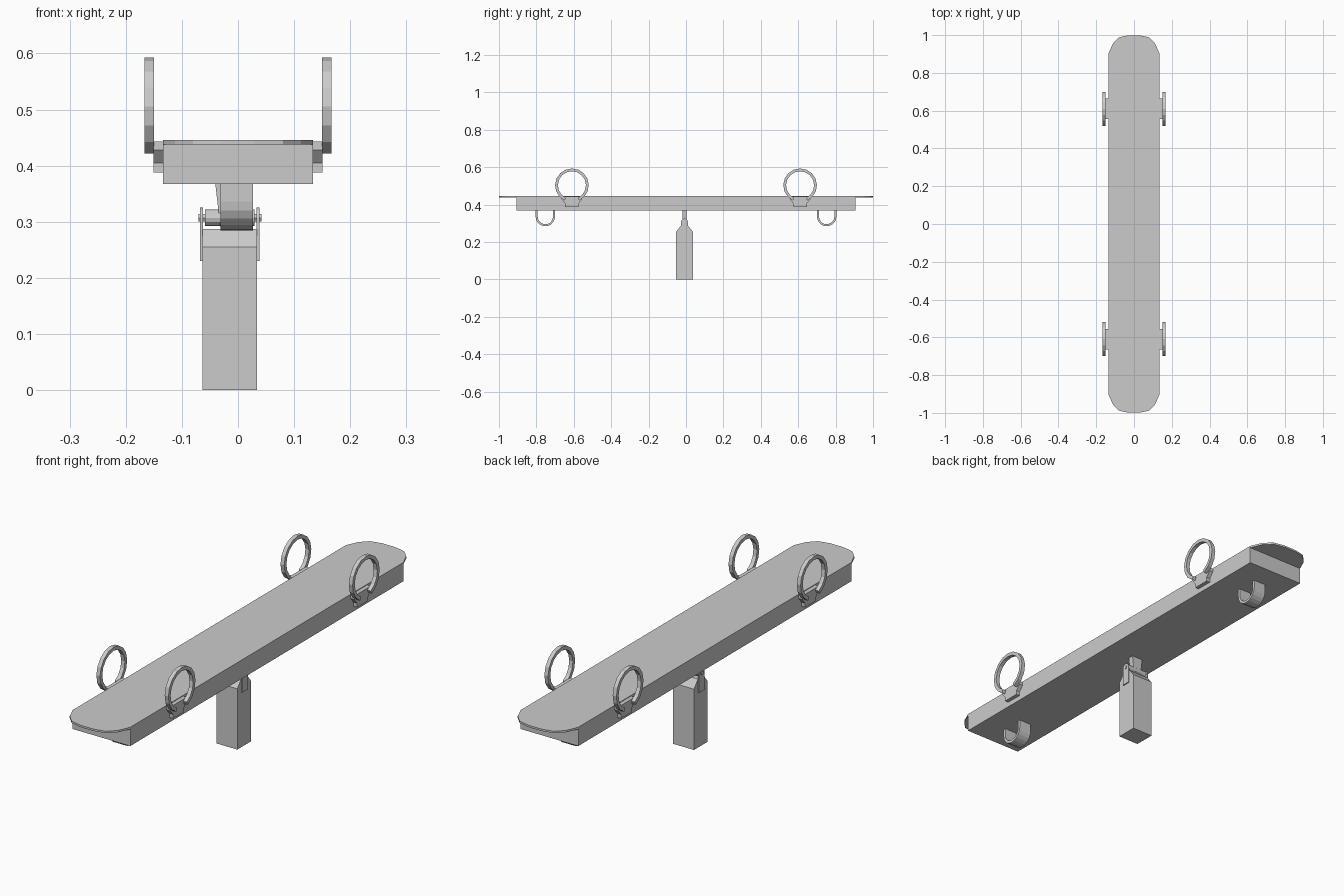
import bpy, bmesh
from math import sin, cos, pi, radians

if "Cube" in bpy.data.objects:
    bpy.data.objects.remove(bpy.data.objects["Cube"])


def finish(name, bm):
    bmesh.ops.recalc_face_normals(bm, faces=bm.faces)
    me = bpy.data.meshes.new(name)
    bm.to_mesh(me)
    bm.free()
    ob = bpy.data.objects.new(name, me)
    bpy.context.collection.objects.link(ob)
    return ob


def place(axis, a, b, d):
    return {'x': (d, a, b), 'y': (a, d, b), 'z': (a, b, d)}[axis]


def prism(name, pts, axis, lo, hi):
    """Extrude a closed outline along an axis."""
    bm = bmesh.new()
    f = bm.faces.new([bm.verts.new(place(axis, a, b, lo)) for a, b in pts])
    ext = bmesh.ops.extrude_face_region(bm, geom=[f])
    vs = [v for v in ext['geom'] if isinstance(v, bmesh.types.BMVert)]
    bmesh.ops.translate(bm, verts=vs, vec=place(axis, 0, 0, hi - lo))
    return finish(name, bm)


def band(name, outer, inner, lo, hi):
    """Open strip with rectangular section, outline in y-z, width along x."""
    bm = bmesh.new()
    rows = [[bm.verts.new((x, y, z)) for x, (y, z) in
             ((lo, o), (hi, o), (hi, i), (lo, i))] for o, i in zip(outer, inner)]
    for r, s in zip(rows, rows[1:]):
        for k in range(4):
            bm.faces.new((r[k], r[(k + 1) % 4], s[(k + 1) % 4], s[k]))
    bm.faces.new(rows[0])
    bm.faces.new(rows[-1])
    return finish(name, bm)


def rect(a0, a1, b0, b1):
    return [(a0, b0), (a1, b0), (a1, b1), (a0, b1)]


# plank and the thin seat board with rounded ends
prism("plank", rect(-0.134, 0.134, -0.905, 0.905), 'z', 0.367, 0.438)
end = [(0.134, 0.905), (0.112, 0.955), (0.08, 0.988), (0.03, 0.999)]
far = end + [(-x, y) for x, y in reversed(end)]
prism("seat_board", far + [(-x, -y) for x, y in far], 'z', 0.438, 0.446)

# hand rings with their brackets, and the bumper loops below
half = [(0.036, 0.388), (0.036, 0.405), (0.055, 0.428), (0.055, 0.443)]
angles = [radians(-65 + 310 * i / 14) for i in range(15)]
for cy in (-0.61, 0.61):
    for s in (-1, 1):
        outline = half + [(-y, z) for y, z in reversed(half)]
        prism("ring_bracket", [(cy + y, z) for y, z in outline], 'x', s * 0.134, s * 0.151)
        arcs = [[(cy + r * cos(a), 0.503 + r * sin(a)) for a in angles]
                for r in (0.09, 0.075)]
        band("hand_ring", arcs[0], arcs[1], s * 0.15, s * 0.167)
for cy in (-0.752, 0.752):
    loops = []
    for r in (0.052, 0.041):
        arc = [(cy - r * cos(pi * i / 10), 0.336 - r * sin(pi * i / 10)) for i in range(11)]
        loops.append([(cy - r, 0.368)] + arc + [(cy + r, 0.368)])
    band("bumper_loop", loops[0], loops[1], -0.031, 0.027)

# post with a tapered top
cx, cy = -0.0145, -0.008
prism("post", [(-0.053, 0), (0.037, 0), (0.037, 0.255), (cy + 0.019, 0.287),
               (cy - 0.019, 0.287), (-0.053, 0.255)], 'x', -0.063, 0.034)

# hinge: two ear plates, tapered lug under the plank, axle and bolt heads
arc = [(cy + 0.018 * cos(pi * i / 8), 0.307 + 0.018 * sin(pi * i / 8)) for i in range(9)]
for s in (-1, 1):
    prism("hinge_ear", [(cy - 0.018, 0.23), (cy + 0.018, 0.23)] + arc, 'x',
          cx + s * 0.0475, cx + s * 0.053)
prism("hinge_lug", [(cx - 0.026, 0.368), (cx - 0.017, 0.29), (cx + 0.017, 0.29),
                    (cx + 0.026, 0.368)], 'y', cy - 0.012, cy + 0.012)
for name, r, w, n in (("axle_sleeve", 0.015, 0.044, 12), ("axle_bolt", 0.008, 0.056, 6)):
    circle = [(cy + r * cos(2 * pi * i / n), 0.307 + r * sin(2 * pi * i / n)) for i in range(n)]
    prism(name, circle, 'x', cx - w, cx + w)
